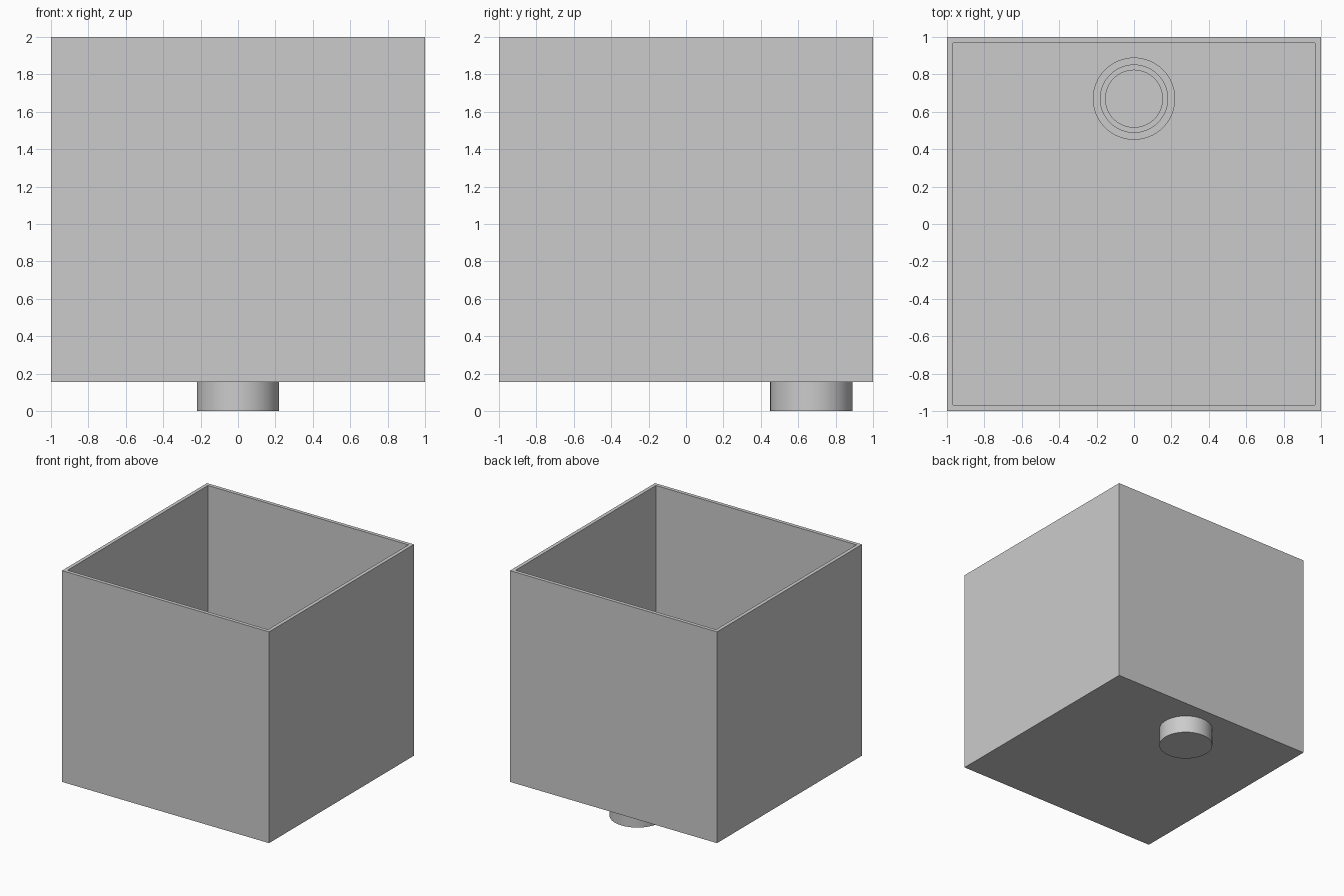
import bpy, bmesh, math
from mathutils import Matrix, Vector

if "Cube" in bpy.data.objects:
    bpy.data.objects.remove(bpy.data.objects["Cube"])

BOTTOM, TOP, WALL = 0.155, 2.0, 0.045


def add_object(name, bm):
    bmesh.ops.recalc_face_normals(bm, faces=bm.faces)
    mesh = bpy.data.meshes.new(name)
    bm.to_mesh(mesh)
    bm.free()
    obj = bpy.data.objects.new(name, mesh)
    bpy.context.collection.objects.link(obj)
    return obj


# Open square basin: inset the top face, then sink it to the floor
bm = bmesh.new()
height = TOP - BOTTOM
bmesh.ops.create_cube(bm, size=1, matrix=Matrix.Translation((0, 0, BOTTOM + height / 2))
                      @ Matrix.Diagonal((2, 2, height, 1)))
top = max(bm.faces, key=lambda f: f.calc_center_median().z)
bmesh.ops.inset_region(bm, faces=[top], thickness=WALL)
sunk = bmesh.ops.extrude_discrete_faces(bm, faces=[top])["faces"][0]
bmesh.ops.translate(bm, verts=sunk.verts, vec=(0, 0, WALL - height))
add_object("basin", bm)

# Drain fitting: turned profile with rim, groove and centre plug
profile = [(0, 0), (0.22, 0), (0.22, 0.215), (0.18, 0.215), (0.18, 0.203),
           (0.155, 0.203), (0.155, 0.212), (0, 0.212)]
bm = bmesh.new()
verts = [bm.verts.new((r, 0, z)) for r, z in profile]
edges = [bm.edges.new(pair) for pair in zip(verts, verts[1:])]
bmesh.ops.spin(bm, geom=verts + edges, cent=(0, 0, 0), axis=(0, 0, 1),
               angle=math.tau, steps=64)
bmesh.ops.remove_doubles(bm, verts=bm.verts, dist=1e-4)
drain = add_object("drain", bm)
drain.location = Vector((0, 0.67, 0))
bpy.context.view_layer.objects.active = drain
drain.select_set(True)
bpy.ops.object.shade_smooth_by_angle(angle=math.radians(30))
